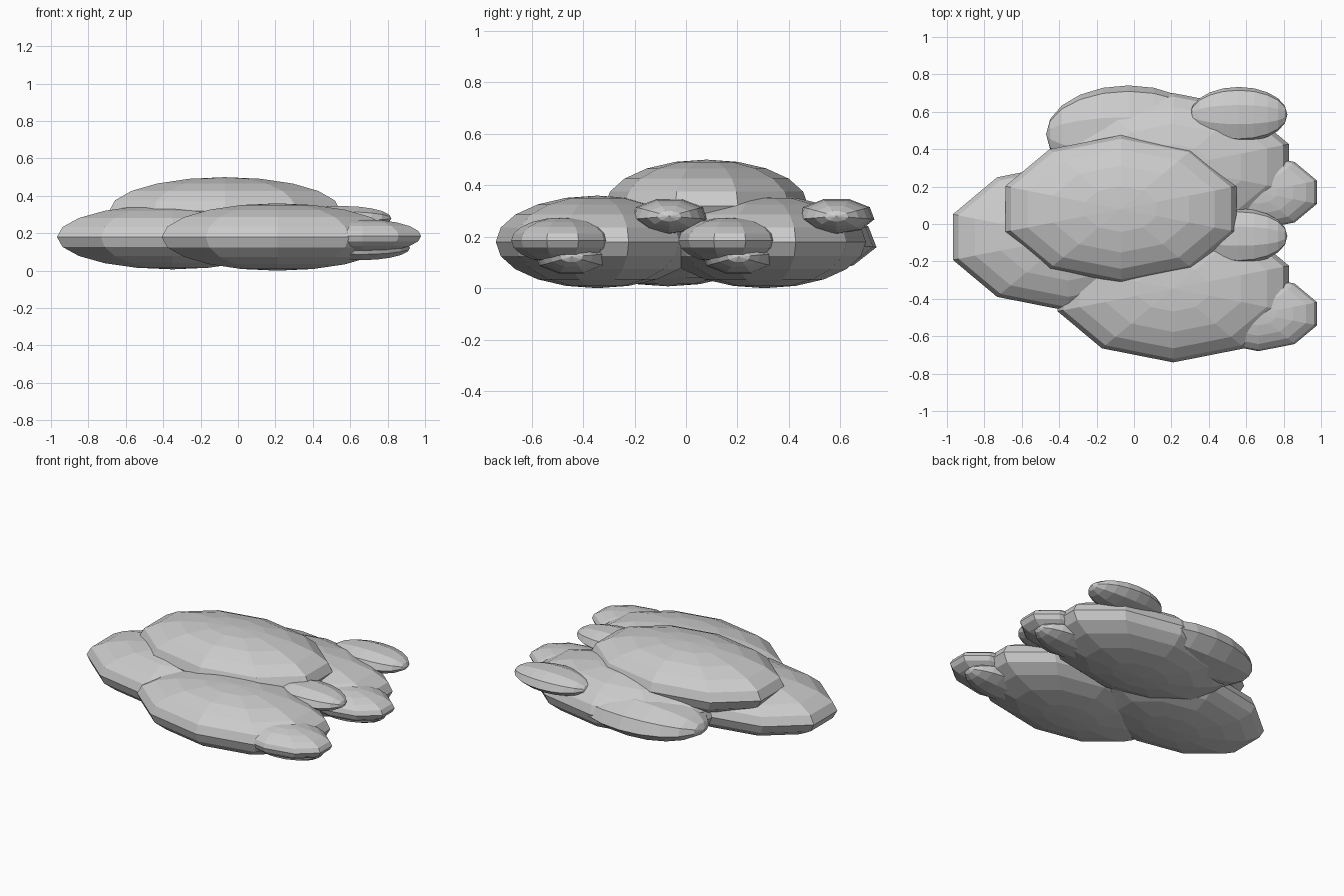
import bpy
import math
from mathutils import Matrix

cube = bpy.data.objects.get("Cube")
if cube:
    bpy.data.objects.remove(cube, do_unlink=True)

# Single plain grey for every part
grey = bpy.data.materials.new("stone grey")
grey.use_nodes = True
colour = (0.6, 0.6, 0.6, 1)
grey.diffuse_color = colour
grey.node_tree.nodes["Principled BSDF"].inputs["Base Color"].default_value = colour


def pebble(name, centre, radii, sides=10, lengthwise=False):
    """Faceted ellipsoid; poles point up, or along x when lengthwise."""
    bpy.ops.mesh.primitive_uv_sphere_add(segments=sides, ring_count=10, radius=1)
    obj = bpy.context.object
    obj.name = name
    mesh = obj.data
    if lengthwise:
        # Pole to x, one corner of the cross-section towards -y
        mesh.transform(Matrix.Rotation(-math.pi / 2, 4, "Z"))
        mesh.transform(Matrix.Rotation(math.pi / 2, 4, "Y"))
    mesh.transform(Matrix.Diagonal((*radii, 1)))
    obj.location = centre
    mesh.materials.append(grey)
    for poly in mesh.polygons:
        poly.use_smooth = False
    return obj


# Large bodies: two on the right, one on the left, one stacked on top
body = (0.65, 0.395, 0.18)
pebble("left_body", (-0.35, -0.07, 0.18), (0.65, 0.395, 0.173))
pebble("top_body", (-0.07, 0.08, 0.32), body)

# Front and back bodies carry the same small lobes
for label, y in (("front", -0.345), ("back", 0.305)):
    pebble(label + "_body", (0.21, y, 0.18), body)
    pebble(label + "_end_lobe", (0.665, y - 0.135, 0.185), (0.33, 0.2, 0.09))
    pebble(label + "_upper_lobe", (0.56, y + 0.28, 0.28),
           (0.26, 0.15, 0.07), 9, True)
    lower = pebble(label + "_lower_lobe", (0.66, y - 0.1, 0.122),
                   (0.26, 0.145, 0.07), 9, True)
    lower.rotation_euler.x = math.pi
    pebble(label + "_side_lobe", (-0.03, y + 0.175, 0.18),
           (0.44, 0.265, 0.12), 9, True)
